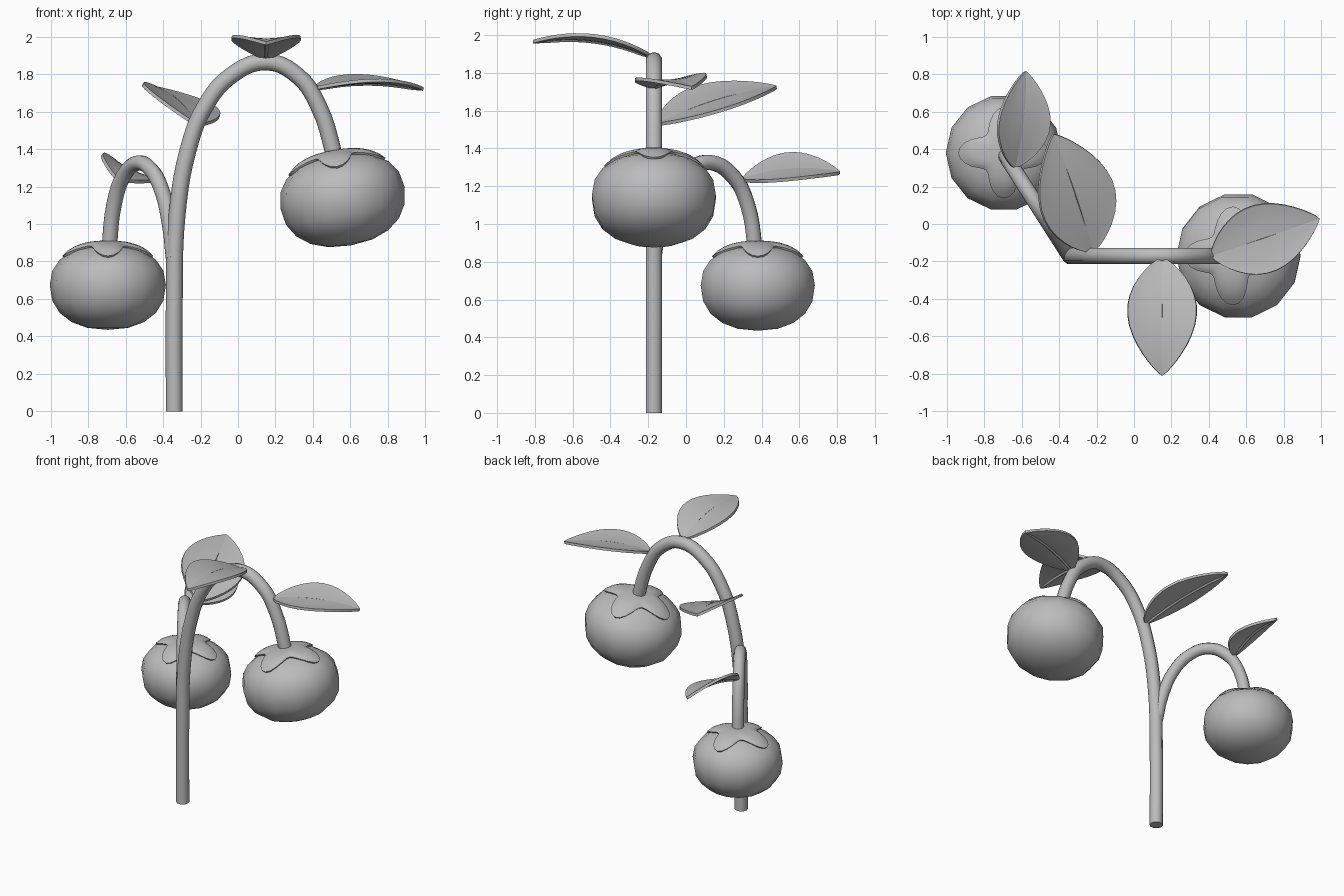
import bpy, bmesh, math
from mathutils import Vector, Matrix

cube = bpy.data.objects.get("Cube")
if cube:
    bpy.data.objects.remove(cube)

GREY = (0.5, 0.5, 0.5, 1)
mat = bpy.data.materials.new("plain_grey")
mat.use_nodes = True
mat.diffuse_color = GREY
mat.node_tree.nodes["Principled BSDF"].inputs["Base Color"].default_value = GREY


def activate(ob):
    bpy.ops.object.select_all(action='DESELECT')
    ob.select_set(True)
    bpy.context.view_layer.objects.active = ob


def finish(name, bm, angle=40, thickness=0, offset=0):
    """Turn a bmesh into a smooth shaded object, optionally thickened."""
    bmesh.ops.remove_doubles(bm, verts=bm.verts, dist=0.0005)
    bmesh.ops.recalc_face_normals(bm, faces=bm.faces)
    me = bpy.data.meshes.new(name)
    bm.to_mesh(me)
    bm.free()
    ob = bpy.data.objects.new(name, me)
    bpy.context.collection.objects.link(ob)
    me.materials.append(mat)
    activate(ob)
    if thickness:
        mod = ob.modifiers.new("thickness", 'SOLIDIFY')
        mod.thickness, mod.offset = thickness, offset
        bpy.ops.object.modifier_apply(modifier=mod.name)
    bpy.ops.object.shade_smooth_by_angle(angle=math.radians(angle))
    return ob


def skin(bm, rows, closed=False):
    """Join equal rows of points with quads."""
    vs = [[bm.verts.new(p) for p in row] for row in rows]
    n = len(vs[0])
    for a, b in zip(vs, vs[1:]):
        for i in range(n if closed else n - 1):
            j = (i + 1) % n
            bm.faces.new((a[i], a[j], b[j], b[i]))


def tube(name, points, radius):
    """Round stem swept along a smooth path."""
    cu = bpy.data.curves.new(name, 'CURVE')
    cu.dimensions = '3D'
    cu.bevel_depth, cu.bevel_resolution = radius, 3
    cu.resolution_u, cu.use_fill_caps = 5, True
    sp = cu.splines.new('BEZIER')
    sp.bezier_points.add(len(points) - 1)
    for bp, p in zip(sp.bezier_points, points):
        bp.co = p
        bp.handle_left_type = bp.handle_right_type = 'AUTO'
    ob = bpy.data.objects.new(name, cu)
    bpy.context.collection.objects.link(ob)
    cu.materials.append(mat)
    activate(ob)
    bpy.ops.object.convert(target='MESH')
    bpy.ops.object.shade_smooth_by_angle(angle=math.radians(40))


# Fruit body: squashed, slightly boxy round
R, TOP, BOTTOM, POWER = 0.31, 0.215, 0.24, 2.25


def body_height(r):
    return TOP * max(0, 1 - (r / R) ** POWER) ** (1 / POWER)


def fruit(name, centre, scale, tilt):
    place = (Matrix.Translation(centre) @ Matrix.Rotation(tilt, 4, 'Y')
             @ Matrix.Scale(scale, 4))
    sides, rings = 14, 10
    rows = []
    for k in range(rings + 1):
        t = math.pi * (k / rings - 0.5)
        s, c = math.sin(t), max(0, math.cos(t))
        r = R * c ** (2 / POWER)
        z = math.copysign(abs(s) ** (2 / POWER), s) * (TOP if s > 0 else BOTTOM)
        rows.append([place @ Vector((r * math.cos(a), r * math.sin(a), z))
                     for a in (2 * math.pi * i / sides for i in range(sides))])
    bm = bmesh.new()
    skin(bm, rows, True)
    finish(name, bm, 60)

    # Four-lobed calyx draped over the top
    rows = []
    for k in range(9):
        f = k / 8
        row = []
        for i in range(48):
            a = 2 * math.pi * i / 48
            r = f * (0.188 + 0.055 * math.cos(4 * a))
            lift = 0.022 - 0.014 * f ** 6
            row.append(place @ Vector((r * math.cos(a), r * math.sin(a),
                                       body_height(r) + lift)))
        rows.append(row)
    bm = bmesh.new()
    skin(bm, rows, True)
    finish(name + "_calyx", bm, 50, 0.03, -1)


def leaf(name, base, tip, half_width, arch, roll):
    """Arched oval blade with a creased midrib; roll lifts its left side."""
    base, tip = Vector(base), Vector(tip)
    d = tip - base
    turn = Matrix.Rotation(math.radians(roll), 3, d.normalized())
    side = turn @ d.cross(Vector((0, 0, 1))).normalized()
    up = side.cross(d).normalized()
    across = (-1, -0.75, -0.45, -0.15, -0.03, 0, 0.03, 0.15, 0.45, 0.75, 1)
    rows = []
    for k in range(19):
        u = (1 - math.cos(math.pi * k / 18)) / 2
        w = half_width * max(0, math.sin(math.pi * u ** 0.9)) ** 0.8
        rows.append([base + d * u + side * w * v
                     + up * (4 * u * (1 - u) * arch
                             + 0.12 * w * v * v
                             - (0.01 * min(1, w * 12) if v == 0 else 0))
                     for v in across])
    bm = bmesh.new()
    skin(bm, rows)
    finish(name, bm, 35, 0.018, 0)


# Stems
Y = -0.17
tube("main_stem", [(x, Y, z) for x, z in (
    (-0.34, 0), (-0.34, 0.6), (-0.325, 1.05), (-0.265, 1.4), (-0.18, 1.62),
    (-0.04, 1.79), (0.15, 1.865), (0.32, 1.79), (0.43, 1.63), (0.525, 1.33))], 0.045)

start, end = Vector((-0.345, Y)), Vector((-0.69, 0.37))
path = []
for t, z in ((0, 0.82), (0.06, 1.0), (0.19, 1.19), (0.36, 1.295), (0.56, 1.325),
             (0.78, 1.25), (0.92, 1.1), (1, 0.84)):
    p = start.lerp(end, t)
    path.append((p.x, p.y, z))
tube("side_stem", path, 0.041)

# Fruits
fruit("large_fruit", (0.557, Y, 1.142), 1.085, math.radians(-10))
fruit("small_fruit", (-0.695, 0.38, 0.675), 1, 0)

# Leaves
leaf("top_leaf", (0.15, -0.18, 1.885), (0.15, -0.81, 1.965), 0.185, 0.05, 0)
leaf("right_leaf", (0.41, -0.17, 1.725), (0.99, 0.03, 1.72), 0.185, 0.035, 4)
leaf("back_leaf", (-0.22, -0.15, 1.53), (-0.43, 0.48, 1.725), 0.215, 0.025, 16)
leaf("side_leaf", (-0.64, 0.3, 1.235), (-0.58, 0.815, 1.27), 0.155, 0.04, 27)
